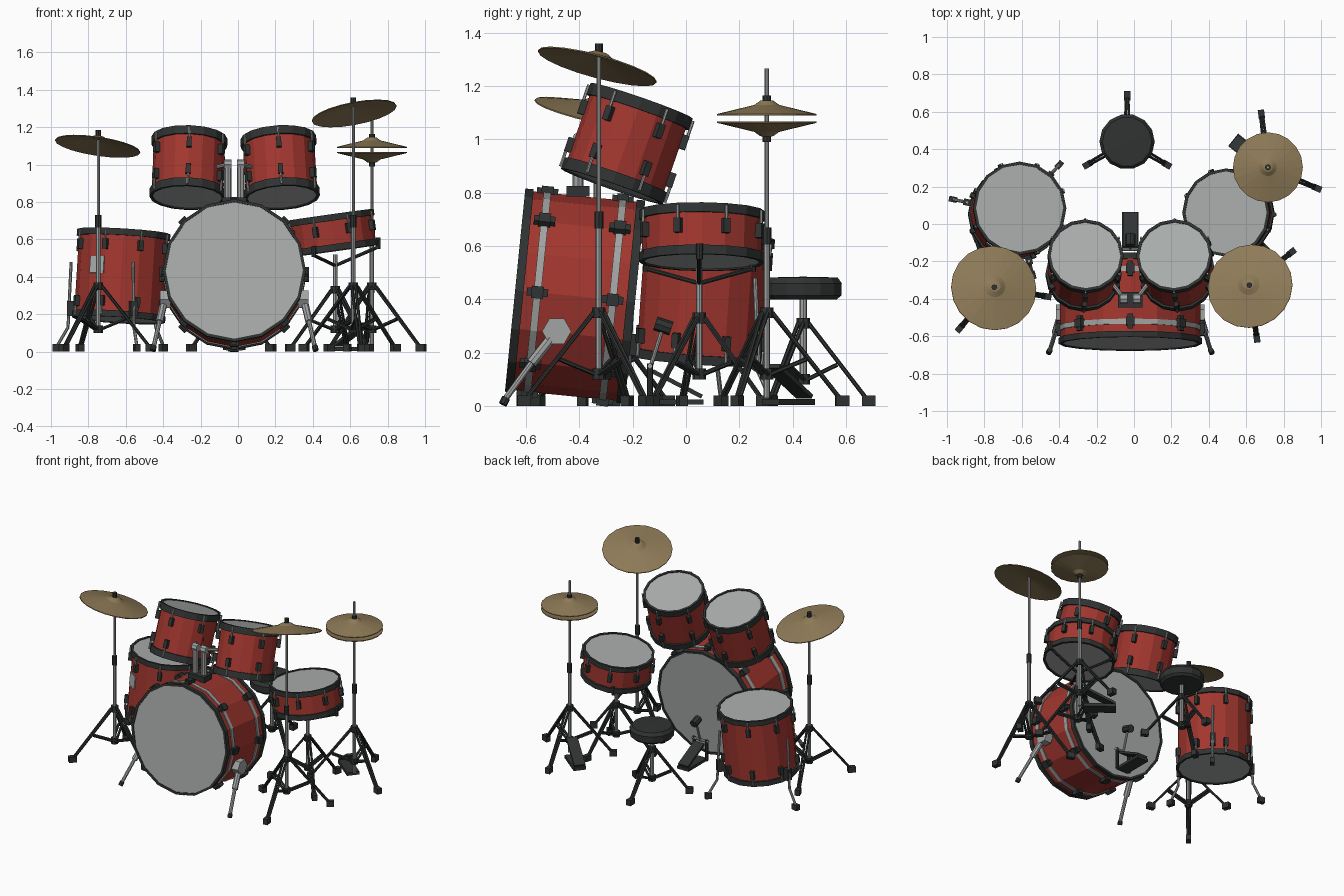
import bpy, bmesh, math
from mathutils import Vector, Matrix

cube = bpy.data.objects.get("Cube")
if cube:
    bpy.data.objects.remove(cube, do_unlink=True)


def material(name, rgb):
    m = bpy.data.materials.new(name)
    m.use_nodes = True
    m.diffuse_color = (*rgb, 1)
    m.node_tree.nodes["Principled BSDF"].inputs["Base Color"].default_value = (*rgb, 1)
    return m


RED = material("red shell", (0.36, 0.037, 0.028))
SKIN = material("grey drumhead", (0.40, 0.42, 0.41))
DARK = material("dark plastic", (0.03, 0.033, 0.033))
CHROME = material("chrome", (0.36, 0.37, 0.37))
BRASS = material("cymbal bronze", (0.27, 0.195, 0.095))


# ---- helpers ----
def finish(name, bm, mat):
    bmesh.ops.recalc_face_normals(bm, faces=bm.faces)
    me = bpy.data.meshes.new(name)
    bm.to_mesh(me)
    bm.free()
    me.materials.append(mat)
    ob = bpy.data.objects.new(name, me)
    bpy.context.collection.objects.link(ob)
    return ob


def frame(center, axis=(0, 0, 1)):
    q = Vector((0, 0, 1)).rotation_difference(Vector(axis).normalized())
    return Matrix.Translation(center) @ q.to_matrix().to_4x4()


def lathe(name, profile, mat, mtx, sides=16, closed=False):
    """Spin (radius, height) points round the local z axis."""
    bm = bmesh.new()
    rings = []
    for r, z in profile:
        n = sides if r > 0 else 1
        rings.append([bm.verts.new(mtx @ Vector((r * math.cos(2 * math.pi * i / sides),
                                                 r * math.sin(2 * math.pi * i / sides), z)))
                      for i in range(n)])
    pairs = list(zip(rings, rings[1:])) + ([(rings[-1], rings[0])] if closed else [])
    for a, b in pairs:
        for i in range(sides):
            j = (i + 1) % sides
            quad = [a[i % len(a)], a[j % len(a)], b[j % len(b)], b[i % len(b)]]
            bm.faces.new(list(dict.fromkeys(quad)))
    return finish(name, bm, mat)


def rods(name, pairs, radius, mat, sides=8):
    bm = bmesh.new()
    for a, b in pairs:
        a, b = Vector(a), Vector(b)
        bmesh.ops.create_cone(bm, cap_ends=True, segments=sides, radius1=radius, radius2=radius,
                              depth=(b - a).length, matrix=frame((a + b) / 2, b - a))
    return finish(name, bm, mat)


def boxes(name, mats, size, mat):
    bm = bmesh.new()
    for m in mats:
        bmesh.ops.create_cube(bm, size=1, matrix=m @ Matrix.Diagonal((*size, 1)))
    return finish(name, bm, mat)


def plank(name, a, b, width, thick, mat):
    a, b = Vector(a), Vector(b)
    m = Matrix.Translation((a + b) / 2) @ (b - a).to_track_quat('Y', 'Z').to_matrix().to_4x4()
    return boxes(name, [m], (width, (b - a).length, thick), mat)


def around(angle, radius, z=0.0):
    t = math.radians(angle)
    return Vector((radius * math.cos(t), radius * math.sin(t), z))


def spin(angle, radius, z):
    return Matrix.Rotation(math.radians(angle), 4, 'Z') @ Matrix.Translation((radius, 0, z))


# ---- drums ----
def drum(name, center, axis, R, length, hoop, lugs, ends=(1, -1), lip=0.012, lug_size=(0.03, 0.026, 0.055)):
    m, h, s = frame(center, axis), length / 2, R - lip
    lathe(name + "_shell", [(s, -h + hoop / 2), (s, h - hoop / 2)], RED, m)
    for e, tag in ((1, "top"), (-1, "bottom")):
        lathe(f"{name}_{tag}_hoop", [(R - 0.016, e * h), (R, e * h), (R, e * (h - hoop)),
                                     (R - 0.016, e * (h - hoop))], DARK, m, closed=True)
        lathe(f"{name}_{tag}_head", [(R - 0.014, e * (h - 0.006)), (0, e * (h - 0.006))], SKIN, m)
    if lugs:
        angles = [360 * (i + 0.5) / lugs for i in range(lugs)]
        zs = [e * (h - hoop - 0.05) for e in ends]
        boxes(name + "_lugs", [m @ spin(a, s + 0.008, z) for a in angles for z in zs], lug_size, DARK)
        rods(name + "_tension_rods",
             [(m @ around(a, R + 0.004, e * (h - hoop - 0.05)), m @ around(a, R + 0.004, e * (h - 0.008)))
              for a in angles for e in ends], 0.006, CHROME, 6)
    return m


bass = drum("bass_drum", (-0.02, -0.416, 0.412), (0, -0.995, 0.1), 0.383, 0.452, 0.032, 0, lip=0.008)
for e, tag in ((1, "front"), (-1, "rear")):
    z = e * 0.142
    lathe(f"bass_{tag}_band", [(0.37, z - 0.014), (0.381, z - 0.014), (0.381, z + 0.014), (0.37, z + 0.014)],
          CHROME, bass, closed=True)
    boxes(f"bass_{tag}_lug_cores", [bass @ spin(45 * i, 0.385, z) for i in range(8)], (0.03, 0.046, 0.045), DARK)
    boxes(f"bass_{tag}_lug_wings", [bass @ spin(45 * i, 0.381, z) for i in range(8)], (0.024, 0.03, 0.08), DARK)

drum("rack_tom_right", (-0.265, -0.222, 0.984), (0.035, 0.33, 0.95), 0.203, 0.34, 0.045, 6)
drum("rack_tom_left", (0.225, -0.222, 0.984), (-0.06, 0.33, 0.95), 0.203, 0.34, 0.045, 6)
floor = drum("floor_tom", (-0.625, 0.068, 0.405), (0.06, 0.07, 1), 0.25, 0.475, 0.035, 8)
drum("snare_drum", (0.505, 0.06, 0.635), (-0.14, 0.01, 1), 0.236, 0.195, 0.035, 8, ends=(1,))
boxes("floor_tom_badge", [floor @ spin(236.25, 0.236, 0.04)], (0.008, 0.088, 0.09), SKIN)

# floor tom legs
for i, a in enumerate((168, 48, 285)):
    c = Vector((-0.63, 0.06, 0))
    top, knee, foot = (c + around(a, r, z) for r, z in ((0.268, 0.48), (0.285, 0.13), (0.345, 0.03)))
    rods(f"floor_tom_leg_{i}", [(top, knee), (knee, foot)], 0.009, CHROME)
    boxes(f"floor_tom_leg_bracket_{i}", [Matrix.Translation(c) @ spin(a, 0.268, 0.23)], (0.04, 0.035, 0.08), DARK)
    boxes(f"floor_tom_foot_{i}", [Matrix.Translation(c) @ spin(a, 0.345, 0.02)], (0.045, 0.03, 0.04), DARK)

# bass drum spurs
for s, tag in ((-1, "right"), (1, "left")):
    hub, knee, tip = (Vector((-0.02 + s * x, y, z)) for x, y, z in
                      ((0.372, -0.485, 0.28), (0.40, -0.58, 0.16), (0.43, -0.675, 0.03)))
    rods(f"spur_bracket_{tag}", [(hub - Vector((s * 0.03, 0, 0)), hub + Vector((s * 0.025, 0, 0)))], 0.055, CHROME, 6)
    rods(f"spur_tube_{tag}", [(hub, knee)], 0.02, CHROME)
    rods(f"spur_rod_{tag}", [(knee, tip)], 0.012, CHROME)
    rods(f"spur_tip_{tag}", [(tip, tip + Vector((s * 0.006, -0.012, -0.024)))], 0.016, DARK)

# tom mount
boxes("tom_mount_base", [Matrix.Translation((-0.02, -0.405, 0.805))], (0.13, 0.085, 0.04), DARK)
for s, tag in ((-1, "right"), (1, "left")):
    x = -0.02 + s * 0.034
    rods(f"tom_post_{tag}", [((x, -0.405, 0.81), (x, -0.405, 0.99))], 0.02, CHROME)
    rods(f"tom_joint_{tag}", [((x - 0.02, -0.40, 1.0), (x + 0.02, -0.40, 1.0))], 0.028, CHROME)
    rods(f"tom_arm_{tag}", [((x, -0.40, 1.0), (x + s * 0.045, -0.34, 0.99)),
                            ((x + s * 0.045, -0.34, 0.99), (x + s * 0.12, -0.25, 0.97))], 0.012, CHROME)
    boxes(f"tom_bracket_{tag}", [Matrix.Translation((x + s * 0.05, -0.25, 0.97))], (0.04, 0.05, 0.08), DARK)


# ---- stands ----
def tripod(name, x, y, apex, reach, first, hub=0.12):
    c = Vector((x, y, 0))
    legs, feet = [], []
    for a in (first, first + 120, first + 240):
        side = around(a + 90, 0.011)
        foot = c + around(a, reach - 0.01, 0.03)
        mid = c + around(a, reach * 0.52, apex * 0.5)
        for s in (-1, 1):
            legs.append((c + around(a, 0.02, apex) + s * side, foot + s * side * 0.6))
            legs.append((c + around(a, 0.015, hub) + s * side, mid + s * side))
        feet.append(Matrix.Translation(c) @ spin(a, reach, 0.02))
    rods(name + "_legs", legs, 0.008, DARK, 6)
    boxes(name + "_feet", feet, (0.05, 0.034, 0.04), DARK)
    rods(name + "_collars", [(c + Vector((0, 0, z - 0.02)), c + Vector((0, 0, z + 0.02))) for z in (apex, hub)],
         0.025, DARK)


def post(name, x, y, low, joint, top):
    rods(name + "_lower_post", [((x, y, low), (x, y, joint))], 0.012, CHROME)
    rods(name + "_upper_post", [((x, y, joint), (x, y, top))], 0.008, CHROME)
    rods(name + "_clamp", [((x, y, joint - 0.035), (x, y, joint + 0.03))], 0.017, DARK)


def cymbal(name, center, axis, R, rise=0.04):
    lathe(name, [(0, 0.012), (R * 0.25, rise * 0.3 - 0.008), (R, -rise * 0.5 - 0.005), (R, -rise * 0.5),
                 (R * 0.25, rise * 0.35), (R * 0.13, rise * 0.75), (0, rise * 0.85)], BRASS, frame(center, axis), 20)


for name, x, y, z, axis, first in (("left_crash", 0.617, -0.327, 1.295, (-0.19, 0.27, 1), 38),
                                   ("right_crash", -0.747, -0.338, 1.12, (0.15, 0.22, 1), 350)):
    tripod(name + "_stand", x, y, 0.35, 0.285, first)
    post(name + "_stand", x, y, 0.1, 0.70, z + 0.05)
    cymbal(name + "_cymbal", (x, y, z), axis, 0.23)
    rods(name + "_nut", [((x, y, z + 0.03), (x, y, z + 0.065))], 0.015, DARK)

# hi-hat
X, Y = 0.716, 0.303
tripod("hihat_stand", X, Y, 0.35, 0.285, 97)
post("hihat_stand", X, Y, 0.03, 0.64, 1.265)
cymbal("hihat_top_cymbal", (X, Y, 1.115), (0, 0, 1), 0.187)
cymbal("hihat_bottom_cymbal", (X, Y, 1.042), (0, 0, -1), 0.187)
rods("hihat_clutch", [((X, Y, 1.13), (X, Y, 1.165)), ((X, Y, 0.99), (X, Y, 1.02))], 0.016, DARK)
plank("hihat_pedal_base", (X - 0.02, Y + 0.015, 0.015), (0.53, 0.45, 0.015), 0.085, 0.022, DARK)
plank("hihat_footboard", (X - 0.03, Y + 0.02, 0.15), (0.535, 0.445, 0.035), 0.075, 0.016, DARK)

# snare stand
X, Y = 0.52, 0.05
tripod("snare_stand", X, Y, 0.33, 0.25, 75)
rods("snare_post", [((X, Y, 0.1), (X, Y, 0.52))], 0.012, CHROME)
arms = [(Vector((X, Y, 0.46)), Vector((X, Y, 0.53 + 0.03 * math.cos(math.radians(a)))) + around(a, 0.23))
        for a in (0, 120, 240)]
rods("snare_basket_arms", arms, 0.009, DARK)
rods("snare_basket_grips", [(b - Vector((0, 0, 0.01)), b + Vector((0, 0, 0.05))) for a, b in arms], 0.013, DARK)

# stool
X, Y = -0.037, 0.44
lathe("stool_seat", [(0, 0.40), (0.13, 0.40), (0.146, 0.415), (0.148, 0.46), (0.132, 0.482), (0, 0.485)],
      DARK, frame((X, Y, 0)), 14)
rods("stool_post", [((X, Y, 0.1), (X, Y, 0.41))], 0.014, CHROME)
tripod("stool", X, Y, 0.31, 0.245, 90, 0.1)

# kick pedal
X = -0.02
boxes("kick_pedal_base", [Matrix.Translation((X, -0.04, 0.015))], (0.09, 0.21, 0.02), DARK)
plank("kick_footboard", (X, -0.125, 0.13), (X, 0.06, 0.035), 0.08, 0.016, DARK)
rods("kick_pedal_posts", [((X + s * 0.05, -0.135, 0.01), (X + s * 0.05, -0.135, 0.16)) for s in (-1, 1)], 0.011, DARK)
rods("kick_pedal_axle", [((X - 0.065, -0.135, 0.15), (X + 0.065, -0.135, 0.15))], 0.01, CHROME)
rods("kick_beater_rod", [((X, -0.135, 0.14), (X, -0.085, 0.30))], 0.008, CHROME)
rods("kick_beater", [((X, -0.115, 0.31), (X, -0.055, 0.29))], 0.027, DARK)
